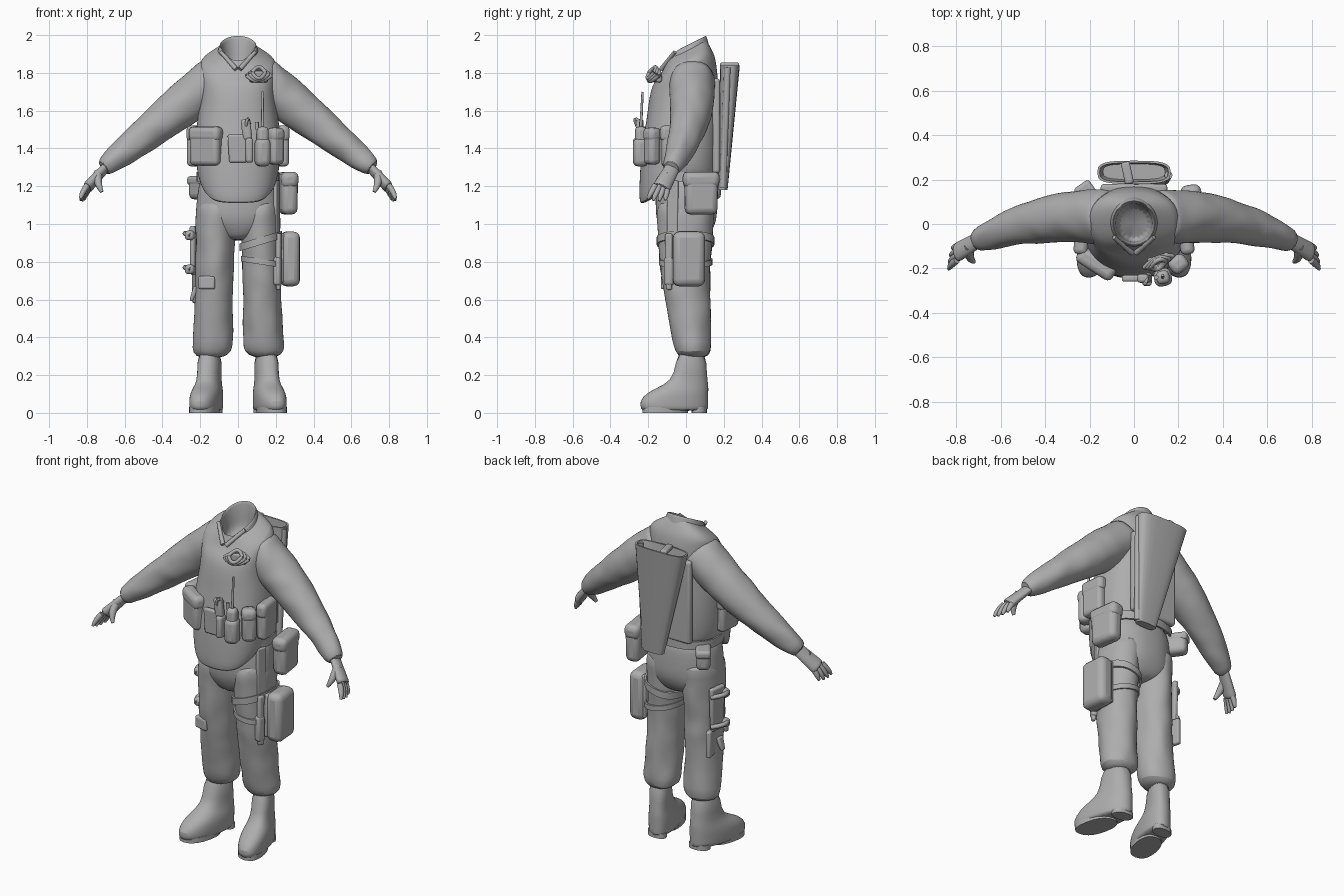
import bpy, bmesh, math
from mathutils import Vector, noise

if "Cube" in bpy.data.objects:
    bpy.data.objects.remove(bpy.data.objects["Cube"], do_unlink=True)

material = bpy.data.materials.new("plain grey")
material.use_nodes = True
material.diffuse_color = (.42, .42, .42, 1)
shader = material.node_tree.nodes["Principled BSDF"]
shader.inputs["Base Color"].default_value = material.diffuse_color


def finish(name, bm, levels=0, bevel=0):
    bmesh.ops.recalc_face_normals(bm, faces=bm.faces)
    mesh = bpy.data.meshes.new(name)
    bm.to_mesh(mesh)
    bm.free()
    part = bpy.data.objects.new(name, mesh)
    bpy.context.collection.objects.link(part)
    mesh.materials.append(material)
    if bevel:
        rounding = part.modifiers.new("rounding", 'BEVEL')
        rounding.width, rounding.segments = bevel, 3
    if levels:
        part.modifiers.new("smoothing", 'SUBSURF').levels = levels
    bpy.ops.object.select_all(action='DESELECT')
    part.select_set(True)
    bpy.context.view_layer.objects.active = part
    bpy.ops.object.shade_smooth_by_angle(angle=math.radians(45))
    return part


def ring(z, half, front, back, x=0, tilt=0):
    """Level cross-section: centre, half-width axis and half-depth axis."""
    depth = (back - front) / 2
    return Vector((x, front + depth, z)), Vector((half, 0, 0)), Vector((0, depth, depth * tilt))


def loft(name, rings, square=1, warp=None, bottom=True, top=True, levels=1, sides=20):
    """Skin a surface through cross-sections; a lower square value gives boxier rings."""
    bm, loops = bmesh.new(), []
    for centre, across, along in rings:
        loop = []
        for k in range(sides):
            c, s = math.cos(math.tau * k / sides), math.sin(math.tau * k / sides)
            point = (centre + across * math.copysign(abs(c) ** square, c)
                     + along * math.copysign(abs(s) ** square, s))
            loop.append(bm.verts.new(warp(point) if warp else point))
        loops.append(loop)
    for low, high in zip(loops, loops[1:]):
        for k in range(sides):
            bm.faces.new((low[k - 1], low[k], high[k], high[k - 1]))
    for wanted, loop in ((bottom, loops[0]), (top, loops[-1])):
        if wanted:
            bm.faces.new(loop)
    return finish(name, bm, levels)


def limb(name, start, end, thick, thin, bow=(0, 0, 0), power=1, flat=1,
         wide=(0, 1, .2), steps=8, warp=None, levels=0, sides=12):
    """Tapering tube from start to end, bent sideways by bow."""
    start, end, bow, rings = Vector(start), Vector(end), Vector(bow), []
    for t in [k / steps for k in range(steps + 1)]:
        heading = (end - start + bow * 4 * (1 - 2 * t)).normalized()
        along = Vector(wide)
        along = (along - heading * along.dot(heading)).normalized()
        radius = thick + (thin - thick) * t ** power
        centre = start.lerp(end, t) + bow * 4 * t * (1 - t)
        rings.append((centre, along.cross(heading) * radius * flat, along * radius))
    return loft(name, rings, warp=warp, levels=levels, sides=sides)


def box(name, x, y, z, width, depth, height, yaw=0, roll=0, taper=1):
    """Rounded box; taper scales its lower face."""
    bm = bmesh.new()
    bmesh.ops.create_cube(bm, size=1)
    for v in bm.verts:
        k = taper if v.co.z < 0 else 1
        v.co = Vector((v.co.x * width * k, v.co.y * depth * k, v.co.z * height))
    part = finish(name, bm, bevel=min(width, depth, height) * .35)
    part.location = x, y, z
    part.rotation_euler = 0, math.radians(roll), math.radians(yaw)


def pouch(name, z, width, depth, height, **place):
    """Box with an overhanging lid."""
    box(name, z=z, width=width, depth=depth, height=height, **place)
    box(name + "_flap", z=z + height * .33, width=width * 1.06, depth=depth * 1.1, height=height * .4, **place)


def band(name, z, half, front, back, height, x=0, slope=0):
    """Flat strap round the body, slanted along x."""
    loft(name, [ring(z=z + side * height / 2, half=half - inset, front=front + inset, back=back - inset, x=x)
                for side, inset in ((-1, .01), (-1, 0), (1, 0), (1, .01))], square=.9, bottom=False, top=False,
         warp=lambda point: point + Vector((0, 0, slope * (point.x - x))), levels=0, sides=32)


def crease(point):
    return point + noise.noise_vector(point * 12) * .01


# Trousers
loft("trouser_seat", [
    ring(z=1.3, half=.2, front=-.16, back=.16), ring(z=1.15, half=.22, front=-.165, back=.165),
    ring(z=1.03, half=.23, front=-.165, back=.17), ring(z=.96, half=.2, front=-.13, back=.14),
    ring(z=.91, half=.08, front=-.1, back=.1)], square=.9, warp=crease, levels=2)

for s, side in ((1, "left"), (-1, "right")):
    leg = [ring(z=1.15, half=.07, front=-.1, back=.1, x=s * .11)]
    for t in [k / 14 for k in range(15)]:
        slim = math.sin(math.pi * t)
        leg.append(ring(z=1.1 - .78 * t, half=.11 - .008 * slim, front=-.155 + .1 * t * t,
                        back=.155 - .02 * t - .015 * slim, x=s * (.115 + .02 * t)))
    leg.append(ring(z=.29, half=.06, front=-.03, back=.1, x=s * .14))
    loft(side + "_trouser_leg", leg, warp=crease)

    # Boots, toes turned outward
    def toe_out(point):
        return point + Vector((s * .2 * (.03 - point.y), 0, 0))

    loft(side + "_boot", [
        ring(z=.34, half=.065, front=-.05, back=.11, x=s * .15), ring(z=.2, half=.06, front=-.06, back=.11, x=s * .15),
        ring(z=.15, half=.065, front=-.11, back=.12, x=s * .15), ring(z=.11, half=.08, front=-.21, back=.12, x=s * .15),
        ring(z=.06, half=.08, front=-.25, back=.12, x=s * .15), ring(z=.02, half=.08, front=-.24, back=.12, x=s * .15),
        ring(z=.01, half=.07, front=-.23, back=.11, x=s * .15)], square=.85, warp=toe_out)
    for part, half, front, back in (("sole", .075, -.23, .01), ("heel", .06, .03, .11)):
        loft(side + "_boot_" + part, [ring(z=z, half=half, front=front, back=back, x=s * .15) for z in (0, .03)],
             square=.85, warp=toe_out, levels=0)

    # Sleeves
    limb(side + "_sleeve", start=(s * .1, .03, 1.785), end=(s * .72, -.08, 1.29), thick=.125, thin=.05,
         bow=(0, .04, 0), power=1.8, steps=16, warp=crease, levels=1, sides=20)

    # Hands
    spread = Vector((s * -.25, 1, -.1)).normalized()
    limb(side + "_palm", start=(s * .69, -.065, 1.31), end=(s * .8, -.13, 1.19), thick=.04, thin=.05,
         flat=.6, wide=spread, levels=1)
    for k, name in enumerate(("_index", "_middle", "_ring", "_little")):
        offset = 1.5 - k
        knuckle = Vector((s * .79, -.13, 1.2)) - spread * offset * .023
        reach = Vector((s * .04, -.03 - .01 * offset, -.08)) * (1 - .08 * abs(offset))
        limb(side + name + "_finger", start=knuckle, end=knuckle + reach, thick=.016, thin=.007,
             bow=(s * .005, 0, 0), power=3)
    limb(side + "_thumb", start=(s * .74, -.1, 1.27), end=(s * .72, -.17, 1.17), thick=.024, thin=.009,
         bow=(s * .01, -.01, 0), power=2)


# Vest with a hem that dips at the front
def hem(point):
    if point.z < 1.3:
        point.z += (1.3 - point.z) * .8 * min(1, max(0, (point.y + .22) * 5))
    return point


loft("vest", [
    ring(z=1.11, half=.18, front=-.22, back=.16), ring(z=1.1, half=.2, front=-.25, back=.17),
    ring(z=1.2, half=.22, front=-.25, back=.17), ring(z=1.4, half=.23, front=-.24, back=.18),
    ring(z=1.55, half=.22, front=-.21, back=.18), ring(z=1.65, half=.2, front=-.2, back=.18),
    ring(z=1.76, half=.2, front=-.18, back=.17, tilt=.1), ring(z=1.83, half=.21, front=-.14, back=.16, tilt=.3),
    ring(z=1.87, half=.2, front=-.12, back=.14, tilt=.4), ring(z=1.92, half=.1, front=-.1, back=.11, tilt=.5)],
    square=.85, warp=hem, top=False, levels=2)
band("belt", z=1.25, half=.22, front=-.17, back=.175, height=.05)


# Standing collar, open at the throat
def notch(point):
    if point.y < 0:
        point.z -= .05 * max(0, 1 - abs(point.x) / .08)
    return point


loft("collar", [
    ring(z=1.86, half=.12, front=-.12, back=.13, tilt=.5), ring(z=1.95, half=.1, front=-.1, back=.11, tilt=.5),
    ring(z=1.95, half=.09, front=-.09, back=.1, tilt=.5), ring(z=1.86, half=.08, front=-.08, back=.09, tilt=.5),
    ring(z=1.78, half=.08, front=-.08, back=.09, tilt=.3)], warp=notch, bottom=False, levels=2)
for s in (-1, 1):
    limb("collar_front_edge", start=(s * .09, -.06, 1.91), end=(s * .01, -.13, 1.82), thick=.01, thin=.013)
    pouch("side_pouch", x=s * .235, y=-.06, z=1.41, width=.06, depth=.14, height=.21, yaw=s * 6)

# Front pouches
pouch("large_pouch", x=-.17, y=-.18, z=1.41, width=.18, depth=.07, height=.2, yaw=-33)
pouch("magazine_pouch", x=.2, y=-.18, z=1.41, width=.08, depth=.07, height=.19, yaw=38)
box("narrow_pouch", x=.06, y=-.25, z=1.39, width=.04, depth=.06, height=.13)
box("front_panel", x=0, y=-.245, z=1.4, width=.11, depth=.03, height=.15, taper=.85)
box("front_grip", x=.045, y=-.245, z=1.5, width=.05, depth=.04, height=.11, roll=-8)
limb("front_clip", start=(.04, -.25, 1.5), end=(.06, -.23, 1.53), thick=.008, thin=.008, bow=(0, -.03, .04))

# Radio
box("radio_pouch", x=.13, y=-.24, z=1.38, width=.08, depth=.08, height=.15, yaw=12)
box("radio", x=.13, y=-.24, z=1.45, width=.06, depth=.06, height=.13, yaw=12)
limb("antenna", start=(.13, -.24, 1.5), end=(.13, -.23, 1.7), thick=.008, thin=.006)
limb("radio_knob", start=(.1, -.24, 1.5), end=(.1, -.24, 1.54), thick=.01, thin=.01)

# Chest coil: flattened loops of cord
for k in range(3):
    centre = Vector((.11, -.17 - .006 * k, 1.785 + .008 * k))
    reach = Vector((1, .4, 0)) * (.065 - .015 * k)
    for lower, bend in (("upper", 1), ("lower", -1)):
        limb("chest_coil_" + lower, start=centre - reach, end=centre + reach, thick=.01, thin=.01,
             bow=(0, bend * .02, bend * .03))
box("chest_plate", x=.11, y=-.155, z=1.78, width=.1, depth=.03, height=.06, yaw=18)

# Tapered back case, hollow at the top
loft("back_case", [
    ring(z=1.18, half=.065, front=.17, back=.22, x=.08), ring(z=1.84, half=.165, front=.18, back=.285),
    ring(z=1.84, half=.155, front=.19, back=.275), ring(z=1.77, half=.14, front=.2, back=.27)],
    square=.6, levels=0, sides=24)
limb("back_case_edge", start=(.14, .195, 1.19), end=(.155, .22, 1.83), thick=.018, thin=.018)
box("back_case_strap", x=-.03, y=.23, z=1.84, width=.04, depth=.1, height=.03, yaw=12)
box("back_panel", x=0, y=.16, z=1.52, width=.3, depth=.04, height=.5)

# Belt pouches
pouch("hip_pouch", x=.265, y=.08, z=1.16, width=.09, depth=.18, height=.22, yaw=8, taper=.95)
pouch("rear_belt_pouch", x=-.2, y=.12, z=1.19, width=.08, depth=.13, height=.12, yaw=35)

# Left thigh rig
box("thigh_pouch", x=.275, y=.015, z=.815, width=.1, depth=.17, height=.29, yaw=4)
box("thigh_pouch_back", x=.23, y=.01, z=.82, width=.03, depth=.15, height=.26)
box("hanging_strap", x=.205, y=-.07, z=1.08, width=.02, depth=.06, height=.3, yaw=-20)
box("thigh_tool", x=.215, y=-.09, z=.8, width=.03, depth=.04, height=.3, yaw=-20, taper=.8)
box("thigh_tool_sheath", x=.21, y=-.09, z=.75, width=.04, depth=.05, height=.15, yaw=-20)
band("thigh_upper_strap", x=.12, z=.91, half=.113, front=-.155, back=.15, height=.04, slope=.3)
band("thigh_lower_strap", x=.125, z=.8, half=.11, front=-.143, back=.14, height=.03, slope=-.15)

# Right thigh rig
box("thigh_holster", x=-.235, y=.04, z=.86, width=.03, depth=.11, height=.26, yaw=-8, taper=.85)
for z in (.94, .76):
    limb("holster_clip", start=(-.23, .09, z), end=(-.25, -.03, z), thick=.013, thin=.013, bow=(-.04, 0, .01),
         wide=(0, 0, 1))
    box("holster_buckle", x=-.255, y=-.01, z=z, width=.05, depth=.05, height=.05, yaw=-10)
box("lower_clip", x=-.235, y=0, z=.63, width=.03, depth=.05, height=.08, roll=20, taper=.6)
box("cargo_pocket", x=-.215, y=.06, z=.66, width=.03, depth=.12, height=.16, yaw=15)
box("knee_pocket", x=-.165, y=-.11, z=.69, width=.09, depth=.03, height=.07, yaw=-15)
